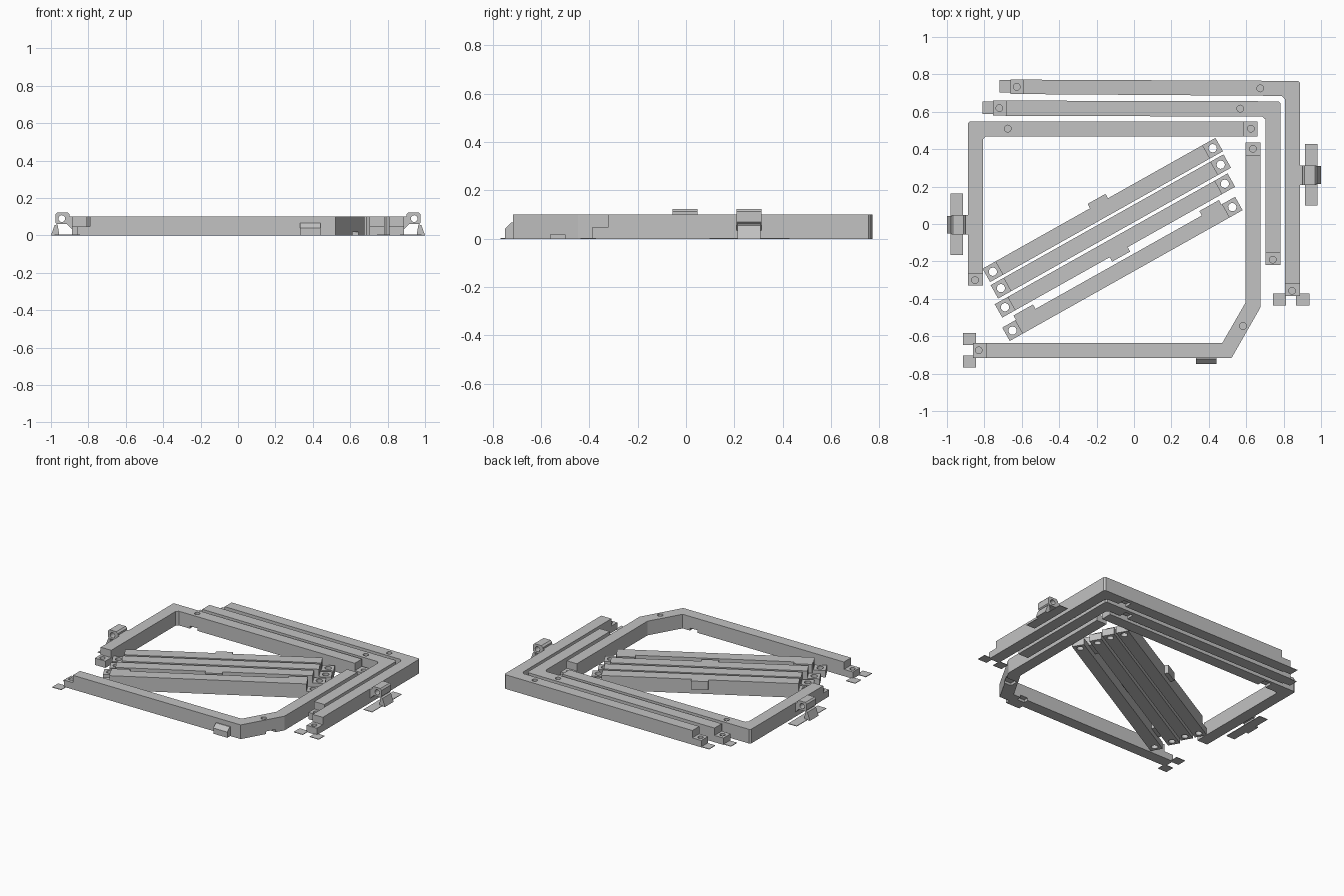
import bpy, bmesh, math
from mathutils import Matrix

H, LAP = 0.1, 0.048
gray = bpy.data.materials.new("warm_gray")
gray.diffuse_color = (0.54, 0.54, 0.54, 1)


def prism(bm, pts, z0, z1):
    """Extrude a flat outline between two heights."""
    lo = [bm.verts.new((x, y, z0)) for x, y in pts]
    hi = [bm.verts.new((x, y, z1)) for x, y in pts]
    n = len(pts)
    bm.faces.new(lo[::-1])
    bm.faces.new(hi)
    for i in range(n):
        j = (i + 1) % n
        bm.faces.new((lo[i], lo[j], hi[j], hi[i]))


def rect(x0, x1, y0, y1):
    return [(x0, y0), (x1, y0), (x1, y1), (x0, y1)]


def circle(x, y, r, n=20):
    return [(x + r * math.cos(2 * math.pi * i / n), y + r * math.sin(2 * math.pi * i / n)) for i in range(n)]


def make(name, solids, matrix=None, hidden=False):
    """One object from a list of (outline, z0, z1)."""
    bm = bmesh.new()
    for s in solids:
        prism(bm, *s)
    bmesh.ops.recalc_face_normals(bm, faces=bm.faces)
    me = bpy.data.meshes.new(name)
    bm.to_mesh(me)
    bm.free()
    me.materials.append(gray)
    ob = bpy.data.objects.new(name, me)
    bpy.context.collection.objects.link(ob)
    if matrix:
        ob.matrix_world = matrix
    ob.hide_render = hidden
    if hidden:
        ob.display_type = 'WIRE'
        ob.hide_set(True)
    return ob


def cut(ob, solids, label, matrix=None):
    mod = ob.modifiers.new(label, 'BOOLEAN')
    mod.operation = 'DIFFERENCE'
    mod.solver = 'EXACT'
    mod.object = make(ob.name + "_" + label, solids, matrix, True)


def frame(name, outline, laps, holes, deep, slots):
    """Frame piece with lowered lap ends, blind holes and underside slots."""
    ob = make(name, [(outline, 0, H)])
    cut(ob, [(rect(*l), LAP, 0.2) for l in laps], "lap_cutter")
    cut(ob, [(circle(x, y, 0.018), 0.01, 0.2) for x, y in holes]
        + [(circle(x, y, 0.018), 0.035, 0.2) for x, y in deep]
        + [(rect(*s), -0.05, 0.018) for s in slots], "hole_cutter")
    return ob


# Outer corner frame
frame("outer_frame",
      [(-0.66, 0.695), (0.79, 0.685), (0.807, 0.668), (0.807, -0.386), (0.887, -0.386),
       (0.887, 0.755), (0.877, 0.765), (-0.66, 0.772)],
      [(-0.7, -0.59, 0.65, 0.8), (0.78, 0.9, -0.42, -0.32)],
      [(-0.627, 0.733), (0.845, -0.357)], [(0.675, 0.725)],
      [(0.645, 0.705, 0.66, 0.74)])

# Middle corner frame
frame("middle_frame",
      [(-0.755, 0.579), (0.687, 0.574), (0.704, 0.558), (0.704, -0.219), (0.784, -0.219),
       (0.784, 0.646), (0.774, 0.656), (-0.755, 0.66)],
      [(-0.8, -0.685, 0.55, 0.7), (0.68, 0.8, -0.25, -0.155)],
      [(-0.72, 0.62), (0.742, -0.191)], [(0.568, 0.617)],
      [(0.538, 0.598, 0.55, 0.63)])

# Inner corner frame
frame("inner_frame",
      [(-0.888, -0.33), (-0.806, -0.33), (-0.806, 0.455), (-0.791, 0.469), (0.66, 0.469),
       (0.66, 0.549), (-0.878, 0.549), (-0.888, 0.539)],
      [(0.585, 0.7, 0.45, 0.58), (-0.92, -0.78, -0.36, -0.265)],
      [(0.625, 0.51), (-0.85, -0.3)], [(-0.675, 0.51)],
      [(-0.705, -0.645, 0.44, 0.53)])

# Front frame with the angled corner
frame("front_frame",
      [(-0.86, -0.716), (0.522, -0.716), (0.676, -0.446), (0.676, 0.436), (0.596, 0.436),
       (0.596, -0.421), (0.472, -0.636), (-0.86, -0.636)],
      [(-0.9, -0.79, -0.75, -0.6), (0.57, 0.7, 0.367, 0.47)],
      [(-0.83, -0.675), (0.636, 0.402)], [(0.583, -0.545)],
      [(0.56, 0.7, -0.56, -0.5), (0.355, 0.415, -0.67, -0.6)])

# Wedge-topped catch on the front face: profile (y, z) swept along x
sweep_x = Matrix(((0, 0, 1, 0), (1, 0, 0, 0), (0, 1, 0, 0), (0, 0, 0, 1)))
make("front_catch", [([(-0.71, 0), (-0.749, 0), (-0.749, 0.04), (-0.722, 0.067), (-0.71, 0.067)],
                      0.332, 0.441)], sweep_x)

# Thin adhesion pads at the frame ends
for i, p in enumerate([(-0.72, -0.655, 0.702, 0.77), (-0.81, -0.75, 0.589, 0.655),
                       (0.742, 0.812, -0.437, -0.372), (0.867, 0.937, -0.437, -0.372),
                       (-0.915, -0.845, -0.648, -0.582), (-0.915, -0.845, -0.768, -0.702)]):
    make(f"end_pad_{i + 1}", [(rect(*p), 0, 0.004)])

# Side hinges: profile (x, z) swept along y, with pin hole, stand and flat pad
for name, sx, yc in (("left", -1, -0.004), ("right", 1, 0.261)):
    sweep = Matrix(((sx, 0, 0, 0), (0, 0, 1, yc), (0, 1, 0, 0), (0, 0, 0, 1)))
    hinge = make(name + "_hinge", [([(0.875, 0.035), (0.89, 0.035), (0.915, 0.06), (0.967, 0.06),
                                     (0.977, 0.07), (0.977, 0.112), (0.967, 0.123), (0.912, 0.123),
                                     (0.9, 0.112), (0.9, 0.1), (0.875, 0.1)], -0.052, 0.052)], sweep)
    cut(hinge, [(circle(0.942, 0.09, 0.018), -0.1, 0.1)], "pin_cutter", sweep)
    make(name + "_hinge_stand", [([(0.955, 0), (1.0, 0), (0.98, 0.055), (0.965, 0.06)],
                                  -0.048, 0.048)], sweep)
    make(name + "_hinge_pad", [(rect(*sorted((sx * 0.913, sx * 0.98)), yc - 0.163, yc + 0.167), 0, 0.004)])

# Four diagonal cross bars with lowered drilled ends and side tabs
ANGLE, HALF, HOLE = math.atan2(0.66, 1.175), 0.714, 0.674
CENTRE_TAB, END_TABS = [(-0.055, 0.055)], [(-0.63, -0.51), (0.51, 0.63)]
bars = [((-0.167, 0.075), CENTRE_TAB, 1), ((-0.124, -0.013), [], 1),
        ((-0.102, -0.115), CENTRE_TAB, -1), ((-0.062, -0.24), END_TABS, 1)]
for i, ((cx, cy), tabs, side) in enumerate(bars):
    m = Matrix.Translation((cx, cy, 0)) @ Matrix.Rotation(ANGLE, 4, 'Z')
    bar = make(f"cross_bar_{i + 1}", [(rect(-HALF, HALF, -0.041, 0.041), 0, H)], m)
    cut(bar, [(rect(s * 0.69 - 0.055, s * 0.69 + 0.055, -0.1, 0.1), LAP, 0.2) for s in (-1, 1)],
        "lap_cutter", m)
    cut(bar, [(circle(s * HOLE, 0, 0.022), -0.1, 0.2) for s in (-1, 1)], "hole_cutter", m)
    if tabs:
        make(f"bar_tab_{i + 1}", [(rect(a, b, *sorted((side * 0.03, side * 0.068))), 0.04, H)
                                  for a, b in tabs], m)
